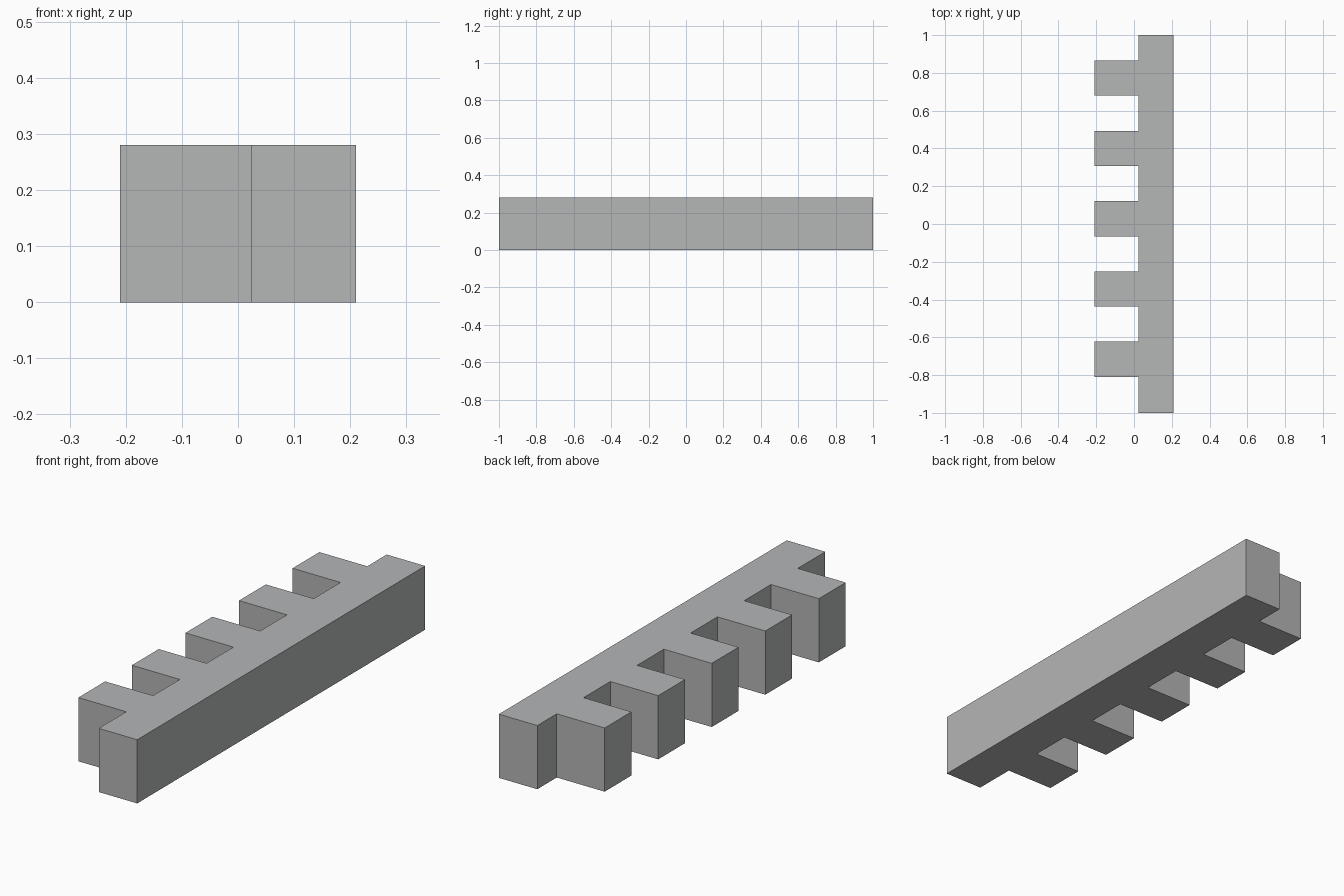
import bpy
import bmesh

cube = bpy.data.objects.get("Cube")
if cube:
    bpy.data.objects.remove(cube, do_unlink=True)

# Overall sizes
HEIGHT = 0.28
TIP_X, ROOT_X, BACK_X = -0.21, 0.023, 0.21
TOOTH, COUNT, FIRST_Y = 0.186, 5, -0.809

# Plain grey
grey = bpy.data.materials.new("plain_grey")
grey.use_nodes = True
color = (0.46, 0.465, 0.47, 1.0)
grey.diffuse_color = color
grey.node_tree.nodes["Principled BSDF"].inputs["Base Color"].default_value = color

# Comb outline: straight back, then evenly spaced teeth along the other side
outline = [(ROOT_X, -1), (BACK_X, -1), (BACK_X, 1), (ROOT_X, 1)]
for i in reversed(range(COUNT)):
    low = FIRST_Y + i * 2 * TOOTH
    high = low + TOOTH
    outline += [(ROOT_X, high), (TIP_X, high), (TIP_X, low), (ROOT_X, low)]

# Extrude the outline into a solid bar
bm = bmesh.new()
base = bm.faces.new([bm.verts.new((x, y, 0)) for x, y in outline])
result = bmesh.ops.extrude_face_region(bm, geom=[base], use_keep_orig=True)
top = [g for g in result["geom"] if isinstance(g, bmesh.types.BMVert)]
bmesh.ops.translate(bm, verts=top, vec=(0, 0, HEIGHT))
bmesh.ops.recalc_face_normals(bm, faces=bm.faces)

mesh = bpy.data.meshes.new("toothed_rack")
bm.to_mesh(mesh)
bm.free()
mesh.materials.append(grey)
rack = bpy.data.objects.new("toothed_rack", mesh)
bpy.context.collection.objects.link(rack)
